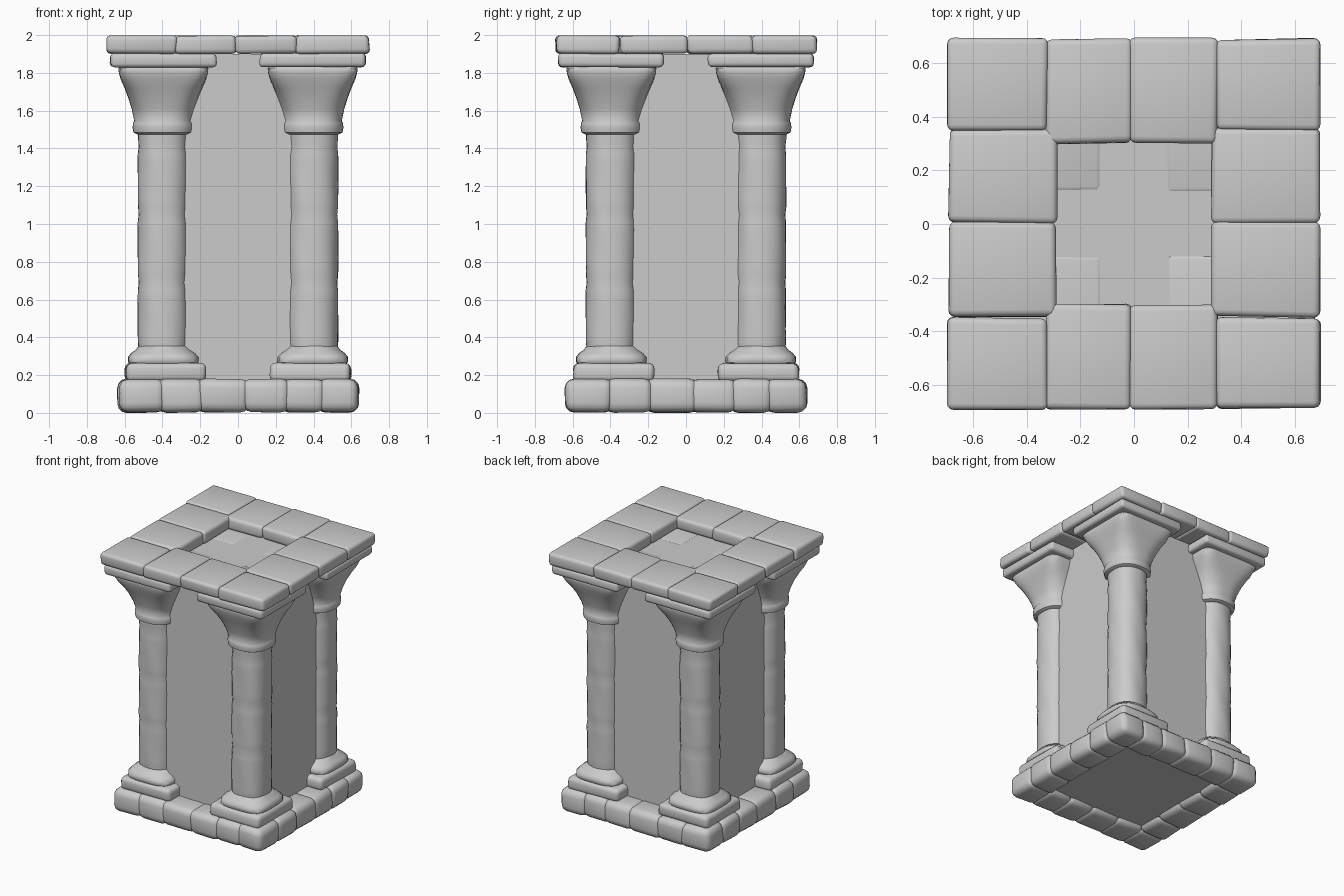
import bpy, bmesh, math, random
from mathutils import Vector

random.seed(4)
if "Cube" in bpy.data.objects:
    bpy.data.objects.remove(bpy.data.objects["Cube"], do_unlink=True)

stone = bpy.data.materials.new("grey_stone")
GREY = (0.6, 0.6, 0.6, 1)
stone.diffuse_color = GREY
stone.use_nodes = True
stone.node_tree.nodes["Principled BSDF"].inputs["Base Color"].default_value = GREY


def finish(bm, name, smooth_angle=50):
    bmesh.ops.recalc_face_normals(bm, faces=bm.faces)
    mesh = bpy.data.meshes.new(name)
    bm.to_mesh(mesh)
    bm.free()
    mesh.materials.append(stone)
    mesh.shade_smooth()
    mesh.set_sharp_from_angle(angle=math.radians(smooth_angle))
    obj = bpy.data.objects.new(name, mesh)
    bpy.context.collection.objects.link(obj)
    return obj


def block(name, low, high, bevel=0.0, wobble=0.0):
    """Stone block between two corners, with worn rounded edges."""
    low, high = Vector(low), Vector(high)
    bm = bmesh.new()
    bmesh.ops.create_cube(bm, size=1)
    for v in bm.verts:
        for i in range(3):
            v.co[i] = (low[i] + high[i]) / 2 + v.co[i] * (high[i] - low[i])
        v.co.x += random.uniform(-wobble, wobble)
        v.co.y += random.uniform(-wobble, wobble)
        v.co.z += random.uniform(-wobble, wobble) * 0.4
    if bevel:
        bmesh.ops.bevel(bm, geom=bm.edges[:], offset=bevel, segments=3,
                        profile=0.5, affect='EDGES', clamp_overlap=True)
    return finish(bm, name, 80 if bevel else 30)


def loft(name, cx, cy, sections, sides=32, wear=0.0):
    """Stack of (height, half width, squareness) rings; squareness 2 is round."""
    bm = bmesh.new()
    rings = []
    for z, r, n in sections:
        ring = []
        for i in range(sides):
            a = 2 * math.pi * i / sides
            c, s = math.cos(a), math.sin(a)
            rr = r * (abs(c) ** n + abs(s) ** n) ** (-1 / n)
            rr += wear * math.sin(3 * a + 7 * z + cx * 5) * math.sin(9 * z + 2 * a + cy)
            ring.append(bm.verts.new((cx + rr * c, cy + rr * s, z)))
        rings.append(ring)
    for lower, upper in zip(rings, rings[1:]):
        for i in range(sides):
            j = (i + 1) % sides
            bm.faces.new((lower[i], lower[j], upper[j], upper[i]))
    bm.faces.new(rings[0][::-1])
    bm.faces.new(rings[-1])
    return finish(bm, name)


# Plain inner core whose walls show between the columns
block("inner_core", (-0.47, -0.47, 0.04), (0.47, 0.47, 1.899))

# Base course: a ring of worn stones that run into each other
cuts = (-0.635, -0.41, -0.2, 0.04, 0.25, 0.44, 0.635)
last = len(cuts) - 2
for i in range(last + 1):
    for j in range(last + 1):
        if i in (0, last) or j in (0, last):
            # neighbouring stones overlap, the outer faces do not
            x0, x1 = cuts[i] - 0.02 * (i > 0), cuts[i + 1] + 0.02 * (i < last)
            y0, y1 = cuts[j] - 0.02 * (j > 0), cuts[j + 1] + 0.02 * (j < last)
            block("base_stone", (x0, y0, 0.003), (x1, y1, 0.18), 0.048, 0.01)

# Top course: corner slabs and two slabs along each side
edges = (-0.69, -0.325, -0.01, 0.31, 0.69)
for k in range(4):
    low, high = edges[k], edges[k + 1]
    inner = 0.35 if k in (0, 3) else 0.30
    for s in (-1, 1):
        y0, y1 = sorted((s * inner, s * 0.69))
        block("top_slab", (low - 0.004, y0, 1.902), (high + 0.004, y1, 1.997), 0.024, 0.006)
for s in (-1, 1):
    x0, x1 = sorted((s * 0.29, s * 0.69))
    block("top_slab", (x0, -0.345, 1.902), (x1, 0.01, 1.997), 0.024, 0.006)
    block("top_slab", (x0, 0.006, 1.902), (x1, 0.355, 1.997), 0.024, 0.006)

foot = [(0.25, 0.170, 4), (0.268, 0.186, 4), (0.295, 0.188, 3.5), (0.315, 0.172, 3),
        (0.335, 0.146, 2.6), (0.355, 0.132, 2.3)]
capital = [(1.475, 0.140, 2.3), (1.485, 0.159, 2.3), (1.51, 0.163, 2.3), (1.535, 0.161, 2.3),
           (1.545, 0.154, 2.4), (1.61, 0.168, 2.8), (1.67, 0.187, 3.4), (1.72, 0.206, 4.5),
           (1.765, 0.226, 7), (1.80, 0.236, 10), (1.825, 0.238, 14), (1.835, 0.230, 14)]
shaft = [(0.33 + 0.04 * i, 0.134 - 0.004 * (i % 9 == 0), 2.35) for i in range(30)]

# Corner columns
for sx in (-1, 1):
    for sy in (-1, 1):
        cx, cy = sx * 0.395, sy * 0.395
        px, py = sx * 0.382, sy * 0.382
        block("column_plinth", (px - 0.214, py - 0.214, 0.165),
              (px + 0.214, py + 0.214, 0.264), 0.03, 0.006)
        loft("column_foot", cx, cy, foot)
        loft("column_shaft", cx, cy, shaft, 28, 0.003)
        loft("column_capital", cx, cy, capital, 48)
        block("capital_plate", (cx - 0.28, cy - 0.28, 1.83),
              (cx + 0.28, cy + 0.28, 1.903), 0.022, 0.005)
